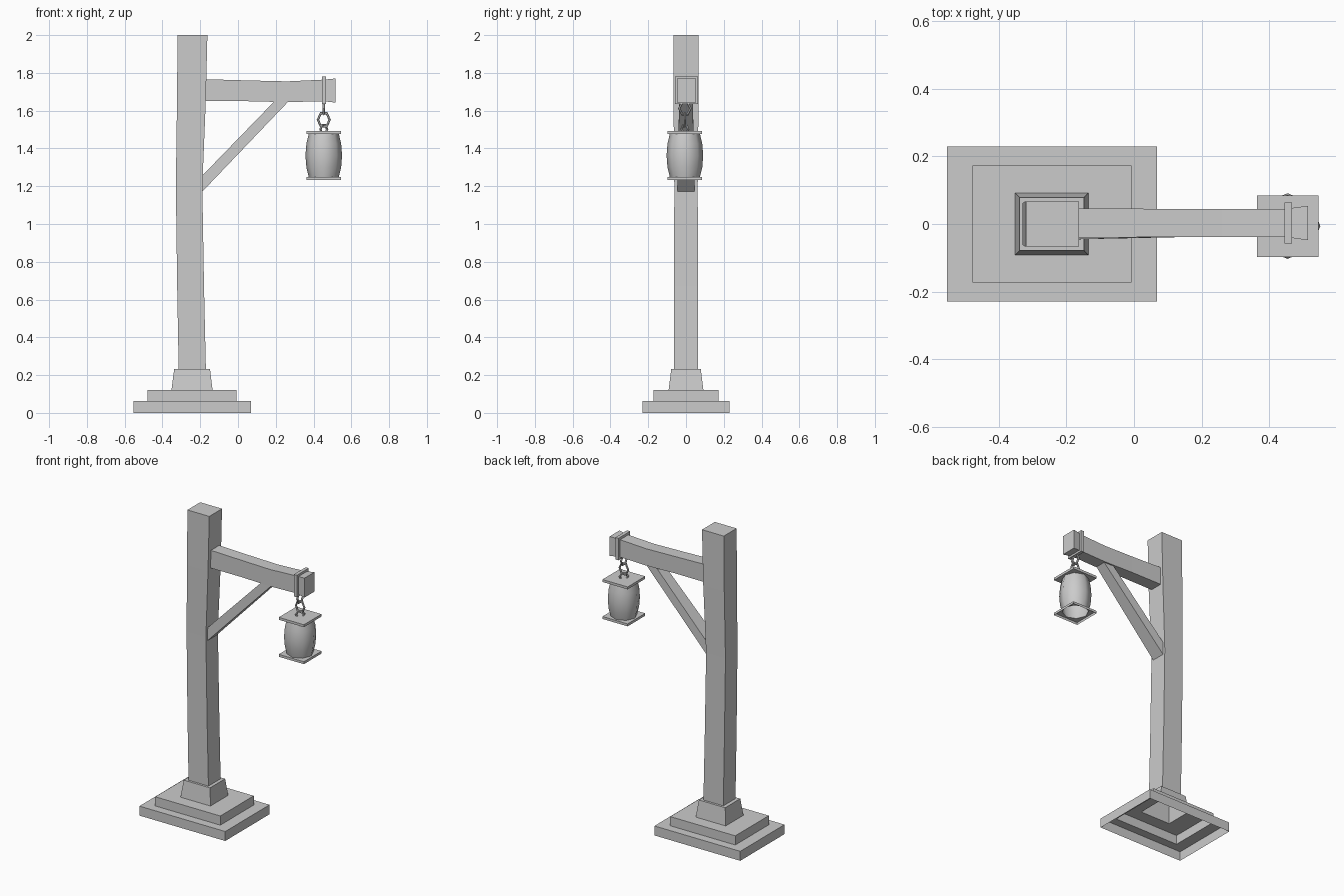
import bpy, bmesh
from math import sin, cos, pi, radians

if "Cube" in bpy.data.objects:
    bpy.data.objects.remove(bpy.data.objects["Cube"])


def loft(name, rings, cap_start=False, cap_end=False, smooth=False):
    """Skin a list of equal-length point rings."""
    bm = bmesh.new()
    loops = [[bm.verts.new(p) for p in r] for r in rings]
    n = len(loops[0])
    for a, b in zip(loops, loops[1:]):
        for i in range(n):
            j = (i + 1) % n
            bm.faces.new((a[i], a[j], b[j], b[i]))
    if cap_start:
        bm.faces.new(loops[0][::-1])
    if cap_end:
        bm.faces.new(loops[-1])
    me = bpy.data.meshes.new(name)
    bm.to_mesh(me)
    bm.free()
    ob = bpy.data.objects.new(name, me)
    bpy.context.collection.objects.link(ob)
    if smooth:
        bpy.ops.object.select_all(action='DESELECT')
        bpy.context.view_layer.objects.active = ob
        ob.select_set(True)
        bpy.ops.object.shade_smooth_by_angle(angle=radians(50))
    return ob


def rect_z(x0, x1, h, z):
    return [(x0, -h, z), (x1, -h, z), (x1, h, z), (x0, h, z)]


def rect_x(x, z0, z1, h, y=0.003):
    return [(x, y - h, z0), (x, y + h, z0), (x, y + h, z1), (x, y - h, z1)]


# Stepped plinth: open shell underneath, collar on top
loft("stepped_base", [rect_z(*s) for s in (
    (-.553, .068, .229, 0), (-.553, .068, .229, .062),
    (-.478, -.007, .173, .062), (-.478, -.007, .173, .122),
    (-.352, -.135, .092, .122), (-.338, -.148, .078, .232),
    (-.312, -.17, .063, .232))])

# Slightly crooked post
loft("post", [rect_z(*s) for s in (
    (-.314, -.17, .063, .23), (-.322, -.18, .063, .67), (-.329, -.189, .062, 1.2),
    (-.323, -.171, .066, 1.64), (-.32, -.162, .066, 2.0))], False, True)

# Sagging arm with flared tip
loft("arm", [rect_x(*s) for s in (
    (-.19, 1.65, 1.767, .043), (.05, 1.65, 1.76, .042), (.26, 1.645, 1.755, .042),
    (.45, 1.65, 1.764, .042), (.515, 1.643, 1.77, .051))], True, True)

# Band around the arm
loft("arm_band", [rect_x(.445, 1.636, 1.78, .061), rect_x(.467, 1.636, 1.78, .061)], True, True)

# Diagonal brace
loft("brace", [
    [(-.2, -.046, 1.16), (-.2, .046, 1.16), (-.2, .046, 1.245), (-.2, -.046, 1.245)],
    [(.268, -.036, 1.65), (.268, .036, 1.65), (.193, .036, 1.65), (.193, -.036, 1.65)]],
    True, True)

# Lantern: square plates and octagonal barrel as one skin, open below
CX, CY = .454, -.006


def octagon(r, z):
    return [(CX + r * cos(i * pi / 4), CY + r * sin(i * pi / 4), z) for i in range(8)]


def square(h, z):
    grid = ((1, 0), (1, 1), (0, 1), (-1, 1), (-1, 0), (-1, -1), (0, -1), (1, -1))
    return [(CX + h * a, CY + h * b, z) for a, b in grid]


barrel = ((.08, 1.25), (.092, 1.3), (.097, 1.362), (.092, 1.425), (.08, 1.476))
loft("lantern", [square(.091, 1.234), square(.091, 1.25)]
     + [octagon(r, z) for r, z in barrel]
     + [square(.091, 1.476), square(.091, 1.492)], False, True, smooth=True)


# Chain of hexagonal links
def link(name, z, r, turn, stretch=1.0):
    bpy.ops.mesh.primitive_torus_add(
        major_segments=6, minor_segments=6, major_radius=r, minor_radius=.0065,
        location=(CX, CY, z), rotation=(pi / 2, 0, turn))
    ob = bpy.context.object
    ob.name = name
    ob.scale = (1, stretch, 1)


link("chain_link_upper", 1.612, .03, pi / 2, 1.15)
link("chain_link_middle", 1.552, .031, 0, 1.3)
link("lantern_loop", 1.502, .025, pi / 4)
